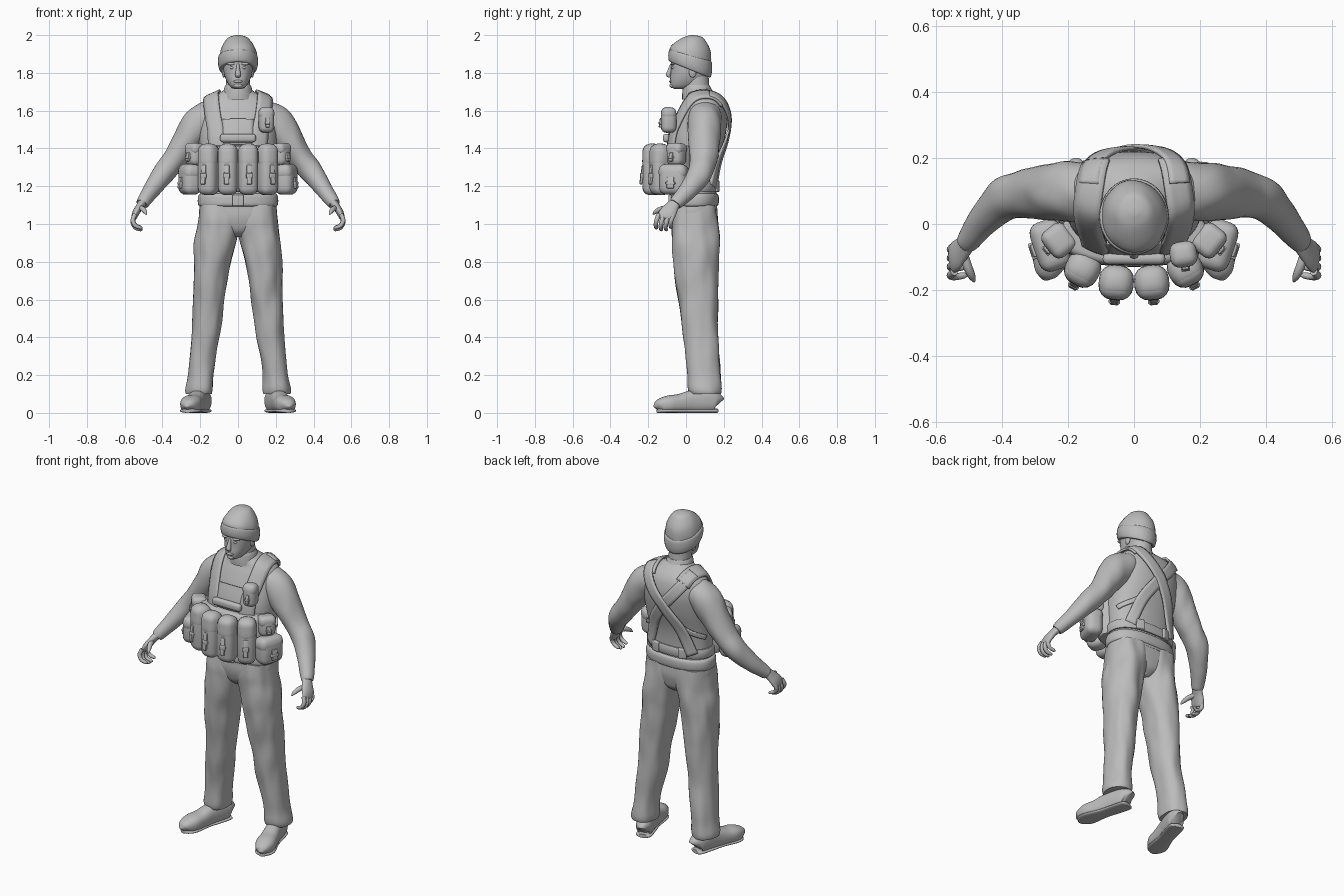
import bpy, bmesh, math
from mathutils import Vector, Matrix, noise
from mathutils.bvhtree import BVHTree

if "Cube" in bpy.data.objects:
    bpy.data.objects.remove(bpy.data.objects["Cube"])

grey = bpy.data.materials.new("plain_grey")
grey.use_nodes = True
grey.diffuse_color = (0.5, 0.5, 0.5, 1)
grey.node_tree.nodes["Principled BSDF"].inputs["Base Color"].default_value = (0.5, 0.5, 0.5, 1)
SIDES = ((1, "left"), (-1, "right"))


def finish(name, bm, angle=50):
    bmesh.ops.recalc_face_normals(bm, faces=bm.faces)
    mesh = bpy.data.meshes.new(name)
    bm.to_mesh(mesh)
    bm.free()
    mesh.materials.append(grey)
    ob = bpy.data.objects.new(name, mesh)
    bpy.context.collection.objects.link(ob)
    bpy.ops.object.select_all(action='DESELECT')
    ob.select_set(True)
    bpy.context.view_layer.objects.active = ob
    bpy.ops.object.shade_smooth_by_angle(angle=math.radians(angle))
    return ob


def smooth_path(pts, steps):
    """Catmull-Rom through tuples of any length."""
    pts = [Vector(p) for p in pts]
    ext = [pts[0]] + pts + [pts[-1]]
    out = []
    for p0, p1, p2, p3 in zip(ext, ext[1:], ext[2:], ext[3:]):
        for k in range(steps):
            t = k / steps
            out.append(p1 + (p2 - p0) * (t / 2)
                       + (p0 * 2 - p1 * 5 + p2 * 4 - p3) * (t * t / 2)
                       + (p1 * 3 - p0 - p2 * 3 + p3) * (t ** 3 / 2))
    return out + [pts[-1]]


def ring(z, rx, y0, y1, x=0, tilt=0):
    return (x, (y0 + y1) / 2, z, rx, (y1 - y0) / 2, tilt)


def loft(name, rings, up=None, power=2, seg=32, steps=5, folds=0, floor=False):
    """Skin ellipse rings; level rings unless an up vector makes it a tube."""
    rs = smooth_path(rings, steps)
    bm = bmesh.new()
    loops = []
    for i, r in enumerate(rs):
        c = Vector(r[:3])
        u, v = Vector((1, 0, 0)), Vector((0, 1, r[5] if len(r) > 5 else 0))
        if up:
            t = (Vector(rs[min(i + 1, len(rs) - 1)][:3]) - Vector(rs[max(i - 1, 0)][:3])).normalized()
            u = Vector(up).cross(t).normalized()
            v = t.cross(u)
        loop = []
        for k in range(seg):
            a = math.tau * k / seg
            ca, sa = math.cos(a), math.sin(a)
            d = (u * (max(r[3], .001) * math.copysign(abs(ca) ** (2 / power), ca))
                 + v * (max(r[4], .001) * math.copysign(abs(sa) ** (2 / power), sa)))
            p = c + d
            if folds:
                p += d * folds * noise.noise(Vector((p.x * 17, p.y * 17, p.z * 6)))
            if floor:
                p.z = max(p.z, 0)
            loop.append(bm.verts.new(p))
        loops.append(loop)
    for A, B in zip(loops, loops[1:]):
        for k in range(seg):
            bm.faces.new((A[k], A[(k + 1) % seg], B[(k + 1) % seg], B[k]))
    bm.faces.new(loops[0])
    bm.faces.new(loops[-1])
    return finish(name, bm)


def box(name, loc, size, turn=0, soft=0.3, off=(0, 0, 0), tip=0):
    """Rounded box; off is measured in the turned frame."""
    bm = bmesh.new()
    bmesh.ops.create_cube(bm, size=1)
    bmesh.ops.scale(bm, vec=size, verts=bm.verts)
    bmesh.ops.bevel(bm, geom=bm.edges[:], offset=min(size) * soft, segments=4, profile=0.5, affect='EDGES')
    bmesh.ops.transform(bm, verts=bm.verts, matrix=Matrix.Translation(loc) @ Matrix.Rotation(turn, 4, 'Z')
                        @ Matrix.Translation(off) @ Matrix.Rotation(tip, 4, 'X'))
    return finish(name, bm)


def ball(name, loc, size):
    bm = bmesh.new()
    bmesh.ops.create_uvsphere(bm, u_segments=20, v_segments=12, radius=1)
    bmesh.ops.transform(bm, verts=bm.verts, matrix=Matrix.Translation(loc) @ Matrix.Diagonal((*size, 1)))
    return finish(name, bm)


# Torso, collar and waist
torso = loft("jumper_torso", [
    ring(1.08, .2, -.07, .165), ring(1.2, .195, -.07, .16), ring(1.32, .2, -.085, .17),
    ring(1.45, .207, -.085, .205), ring(1.55, .205, -.055, .22), ring(1.62, .195, -.025, .21),
    ring(1.66, .168, -.005, .19), ring(1.69, .105, .0, .16), ring(1.715, .065, .01, .13)], power=2.3, seg=48)
loft("neck", [ring(1.66, .068, -.01, .14), ring(1.72, .064, -.01, .125), ring(1.78, .062, -.01, .12)])
loft("rolled_collar", [ring(1.66, .088, -.02, .15), ring(1.69, .08, -.02, .145),
                       ring(1.72, .073, -.016, .132), ring(1.735, .066, -.01, .125)])
loft("jumper_hem", [ring(1.09, .195, -.06, .15), ring(1.1, .21, -.078, .17), ring(1.13, .213, -.08, .175),
                    ring(1.155, .207, -.076, .17), ring(1.165, .19, -.06, .15)], power=2.3, seg=48)
loft("webbing_belt", [ring(1.17, .2, -.07, .165), ring(1.175, .207, -.08, .172),
                      ring(1.22, .207, -.08, .172), ring(1.225, .2, -.07, .165)], power=2.3, seg=48, steps=2)
box("belt_buckle", (0, -.083, 1.125), (.06, .02, .06))
for s, side in SIDES:
    box(side + "_back_buckle", (s * .09, .163, 1.2), (.05, .02, .06), -s * .3)

# Trousers
loft("trouser_seat", [ring(1.12, .2, -.065, .16), ring(1.05, .205, -.07, .165), ring(1.0, .18, -.062, .158),
                      ring(.96, .1, -.045, .145), ring(.93, .04, -.01, .11)], power=2.4, seg=48)
for s, side in SIDES:
    loft(side + "_trouser_leg", [
        ring(1.1, .1, -.065, .16, s * .103), ring(1.03, .107, -.074, .169, s * .104),
        ring(.97, .109, -.074, .172, s * .109), ring(.88, .106, -.07, .172, s * .125),
        ring(.75, .092, -.06, .17, s * .142), ring(.6, .083, -.04, .166, s * .153),
        ring(.4, .073, -.012, .17, s * .172), ring(.22, .066, .008, .18, s * .195),
        ring(.13, .073, .01, .187, s * .205), ring(.1, .07, .02, .183, s * .206)],
        power=2.3, seg=48, steps=7, folds=.1)
    # Shoe with a thin sole
    heel, toe = Vector((s * .178, .165, 0)), Vector((s * .268, -.155, 0))
    for part, prof in (("shoe", [(0, .02, .045), (.04, .043, .055), (.2, .048, .065), (.42, .047, .06),
                                 (.62, .052, .05), (.8, .056, .046), (.93, .044, .038), (.98, .028, .028),
                                 (1, .008, .02)]),
                       ("sole", [(0, .025, .011), (.05, .045, .011), (.3, .046, .011), (.5, .044, .011),
                                 (.8, .057, .011), (.93, .044, .011), (.99, .018, .011)])):
        loft(side + "_" + part, [(*heel.lerp(toe, f)[:2], h, w, h) for f, w, h in prof],
             up=(0, 0, 1), power=2.4, floor=True)

# Arms and hands
for s, side in SIDES:
    loft(side + "_sleeve", [
        (s * .1, .098, 1.59, .05, .065), (s * .15, .1, 1.572, .082, .088), (s * .21, .098, 1.528, .09, .09),
        (s * .27, .096, 1.44, .077, .083), (s * .335, .093, 1.345, .064, .072), (s * .39, .076, 1.275, .06, .066),
        (s * .45, .02, 1.19, .047, .052), (s * .5, -.045, 1.12, .036, .038),
        (s * .51, -.058, 1.105, .03, .032)], up=(0, 1, 0), folds=.07)
    loft(side + "_palm", [(s * .5, -.05, 1.12, .024, .028), (s * .522, -.075, 1.09, .02, .037),
                          (s * .54, -.095, 1.06, .019, .045), (s * .55, -.11, 1.035, .014, .042),
                          (s * .552, -.113, 1.025, .005, .03)], up=(0, 1, 0), seg=20)
    for i, finger in enumerate(("index", "middle", "ring", "little")):
        y, drop = -.15 + i * .026, (.004, -.006, -.006, .006)[i]
        loft(f"{side}_{finger}_finger", [
            (s * .546, y + .005, 1.05, .012, .012), (s * .557, y - .006, 1.015 + drop, .012, .012),
            (s * .543, y - .01, .987 + drop, .011, .011), (s * .515, y - .006, .976 + drop, .009, .009),
            (s * .505, y - .004, .975 + drop, .002, .002)], up=(0, 1, 0), seg=12, steps=3)
    loft(side + "_thumb", [(s * .52, -.085, 1.085, .014, .014), (s * .505, -.13, 1.08, .014, .014),
                           (s * .492, -.16, 1.065, .011, .011), (s * .485, -.175, 1.05, .003, .003)],
         up=(0, 0, 1), seg=12, steps=3)

# Head and face
loft("head", [ring(1.715, .02, -.062, -.01), ring(1.728, .042, -.08, .05), ring(1.76, .062, -.084, .1),
              ring(1.8, .075, -.081, .125), ring(1.85, .079, -.08, .13), ring(1.9, .075, -.07, .13),
              ring(1.95, .05, -.04, .1)], power=2.2)
loft("nose", [(0, -.074, 1.85, .007, .008), (0, -.083, 1.82, .01, .012), (0, -.093, 1.79, .015, .013),
              (0, -.086, 1.775, .01, .008)], seg=16)
ball("lips", (0, -.079, 1.755), (.024, .01, .008))
ball("chin", (0, -.071, 1.733), (.024, .016, .014))
for s, side in SIDES:
    ball(side + "_eye", (s * .031, -.07, 1.827), (.012, .008, .007))
    ball(side + "_brow", (s * .033, -.069, 1.848), (.027, .012, .008))
    ball(side + "_ear", (s * .075, .035, 1.805), (.01, .02, .03))

# Knitted hat with a turned-up cuff
loft("hat_crown", [ring(1.86, .1, -.085, .13, 0, -.3), ring(1.9, .099, -.084, .132, 0, -.25),
                   ring(1.935, .088, -.07, .127, 0, -.15), ring(1.968, .068, -.04, .108, 0, -.08),
                   ring(1.99, .046, -.01, .085), ring(2, .012, .025, .045)], folds=.05)
loft("hat_cuff", [ring(1.818, .09, -.083, .12, 0, -.4), ring(1.821, .099, -.091, .13, 0, -.4),
                  ring(1.85, .106, -.094, .138, 0, -.35), ring(1.885, .104, -.09, .138, 0, -.3),
                  ring(1.893, .096, -.083, .13, 0, -.28)], steps=3)

# Webbing laid over the torso
tree = BVHTree.FromObject(torso, bpy.context.evaluated_depsgraph_get())


def strap(name, pts, width, lift=.008, thick=.012, cols=5):
    def lay(p):
        c = Vector((p.x * .6, .08, min(p.z, 1.5)))
        d = (p - c).normalized()
        hit = tree.ray_cast(c + d, -d)[0]
        return (hit or p) + d * lift, d
    path = [lay(p) for p in smooth_path(pts, 7)]
    bm = bmesh.new()
    rows = []
    for i, (p, n) in enumerate(path):
        t = path[min(i + 1, len(path) - 1)][0] - path[max(i - 1, 0)][0]
        across = t.cross(n).normalized() * width
        rows.append([bm.verts.new(lay(p + across * (k / (cols - 1) - .5))[0]) for k in range(cols)])
    for A, B in zip(rows, rows[1:]):
        for k in range(cols - 1):
            bm.faces.new((A[k], A[k + 1], B[k + 1], B[k]))
    ob = finish(name, bm)
    mod = ob.modifiers.new("thickness", 'SOLIDIFY')
    mod.thickness, mod.offset = thick, 0


strap("chest_panel", [(0, -.3, 1.42), (0, -.3, 1.52), (0, -.25, 1.63)], .17, cols=9)
for s, side in SIDES:
    strap(side + "_shoulder_strap", [(s * .145, -.25, 1.4), (s * .155, -.22, 1.52), (s * .165, -.1, 1.66),
                                     (s * .165, .08, 1.8), (s * .13, .24, 1.7)], .088, .012)
    strap(side + "_cross_strap", [(s * .155, .14, 1.76), (s * .12, .25, 1.67), (0, .33, 1.5),
                                  (-s * .11, .28, 1.36), (-s * .18, .2, 1.2)], .065, .012 + .006 * (s > 0))
    strap(side + "_side_strap", [(s * .03, .3, 1.45), (s * .13, .25, 1.36), (s * .24, .1, 1.3)], .025)

# Chest rig and pouches
loft("rig_band", [ring(1.17, .2, -.1, .05), ring(1.185, .22, -.12, .06), ring(1.3, .228, -.13, .06),
                  ring(1.4, .225, -.125, .06), ring(1.415, .2, -.1, .05)], power=2.3, seg=48, steps=3)
box("rig_top_roll", (0, -.105, 1.455), (.19, .035, .045), 0, .45)


def pouch(name, loc, size, turn):
    w, d, h = size
    box(name + "_body", loc, (w, d, h), turn, .38)
    box(name + "_flap", loc, (w * 1.04, d * .98, h * .52), turn, .42, (0, 0, h * .25), -.1)
    box(name + "_tab", loc, (w * .26, .014, h * .38), turn, .3, (0, -d * .53, -h * .1), -.14)
    box(name + "_clip", loc, (w * .34, .018, h * .1), turn, .3, (0, -d * .54, -h * .12))


for s, side in SIDES:
    pouch(side + "_inner_pouch", (s * .054, -.178, 1.288), (.102, .104, .27), s * .1)
    pouch(side + "_outer_pouch", (s * .156, -.137, 1.288), (.102, .104, .27), s * .5)
    pouch(side + "_side_upper_pouch", (s * .228, -.05, 1.367), (.094, .088, .12), s * .9)
    pouch(side + "_side_lower_pouch", (s * .255, -.065, 1.235), (.15, .1, .16), s * 1.25)
pouch("strap_pouch", (.15, -.092, 1.55), (.08, .08, .135), .15)
